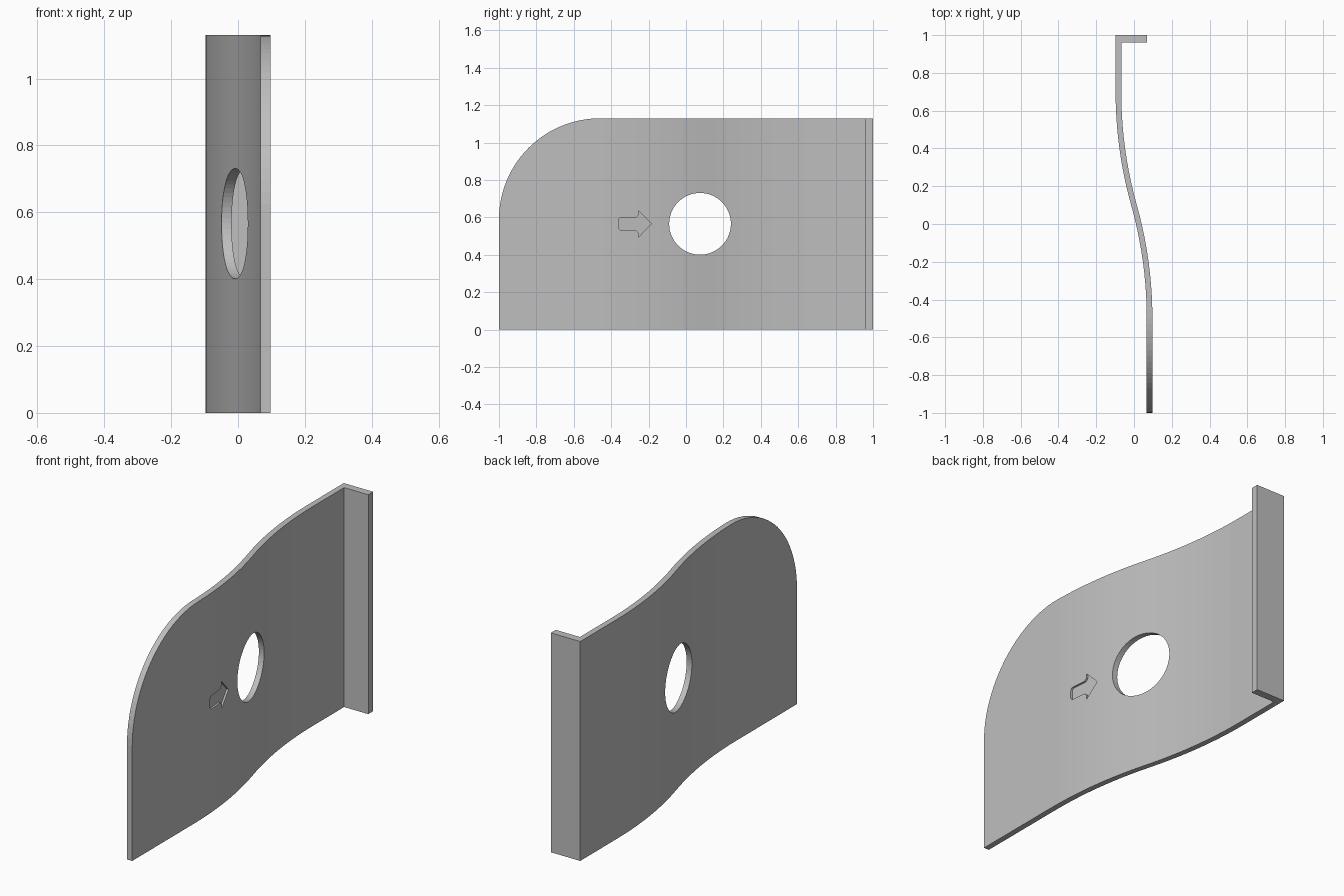
import bpy, bmesh
from math import sin, cos, pi, radians

cube = bpy.data.objects.get("Cube")
if cube:
    bpy.data.objects.remove(cube, do_unlink=True)

HEIGHT, HALF_T, OFFSET = 1.13, 0.015, 0.0825
MID_Y, HALF_BEND, STEPS = 0.10, 0.6, 10
RADIUS = (HALF_BEND ** 2 + OFFSET ** 2) / (2 * OFFSET)


def sheet_x(y):
    """Middle of the sheet: two opposing arcs between straight ends."""
    side = 1 if y < MID_Y else -1
    d = max(0, HALF_BEND - abs(y - MID_Y))
    return side * (OFFSET - RADIUS + (RADIUS ** 2 - d ** 2) ** 0.5)


def make_solid(name, lower, upper):
    """Closed solid between two matching outlines."""
    bm = bmesh.new()
    a = [bm.verts.new(p) for p in lower]
    b = [bm.verts.new(p) for p in upper]
    bm.faces.new(a)
    bm.faces.new(b[::-1])
    for i in range(len(a)):
        j = (i + 1) % len(a)
        bm.faces.new((a[i], b[i], b[j], a[j]))
    bmesh.ops.recalc_face_normals(bm, faces=bm.faces)
    mesh = bpy.data.meshes.new(name)
    bm.to_mesh(mesh)
    bm.free()
    ob = bpy.data.objects.new(name, mesh)
    bpy.context.collection.objects.link(ob)
    return ob


def side_prism(name, outline, inner_x=lambda y: -0.5):
    """Cutter with a (y, z) outline, running along x."""
    return make_solid(name, [(inner_x(y), y, z) for y, z in outline],
                      [(0.5, y, z) for y, z in outline])


def arc(cy, cz, r, start, end, n):
    return [(cy + r * cos(radians(start + (end - start) * i / n)),
             cz + r * sin(radians(start + (end - start) * i / n)))
            for i in range(n + 1)]


def cut(target, cutter, operation):
    mod = target.modifiers.new(cutter.name, 'BOOLEAN')
    mod.operation, mod.object, mod.solver = operation, cutter, 'EXACT'
    bpy.context.view_layer.objects.active = target
    bpy.ops.object.modifier_apply(modifier=mod.name)
    bpy.data.objects.remove(cutter, do_unlink=True)


# Bent sheet with its end flange
bend = [MID_Y + HALF_BEND * (i / STEPS - 1) for i in range(2 * STEPS + 1)]
right_side = [(sheet_x(y) - HALF_T, y) for y in [-1] + bend + [1]]
left_side = [(sheet_x(y) + HALF_T, y) for y in [-1] + bend + [0.96]]
profile = right_side + [(0.07, 1), (0.07, 0.96)] + left_side[::-1]
plate = make_solid("bent_plate", [(x, y, 0) for x, y in profile],
                   [(x, y, HEIGHT) for x, y in profile])

# Rounded upper front corner
r = 0.54
outline = [(-1.0, -0.2), (1.2, -0.2), (1.2, HEIGHT + 0.2), (-1 + r, HEIGHT + 0.2)]
outline += arc(-1 + r, HEIGHT - r, r, 90, 180, 24)
cut(plate, side_prism("corner_cutter", outline), 'INTERSECT')

# Round hole
hole = arc(0.075, 0.566, 0.165, 0, 360, 64)[:-1]
cut(plate, side_prism("hole_cutter", hole), 'DIFFERENCE')

# Engraved arrow, following the curve of the sheet
mid, half, tail, neck = 0.566, 0.034, -0.36, -0.255
top = [(-0.185, mid), (neck, mid + 0.072), (neck, mid + half + 0.012)]
top += [(neck - 0.012, mid + half)]
top += arc(tail + 0.016, mid + half - 0.016, 0.016, 90, 180, 5)
bottom = [(y, 2 * mid - z) for y, z in top[:0:-1]]
cut(plate, side_prism("arrow_cutter", top + bottom,
                      lambda y: sheet_x(y) + HALF_T - 0.01), 'DIFFERENCE')

# Plain grey finish
grey = bpy.data.materials.new("plain_grey")
grey.use_nodes = True
colour = (0.52, 0.52, 0.52, 1)
grey.diffuse_color = colour
grey.node_tree.nodes["Principled BSDF"].inputs["Base Color"].default_value = colour
plate.data.materials.clear()
plate.data.materials.append(grey)
for face in plate.data.polygons:
    face.material_index = 0
    face.use_smooth = False
